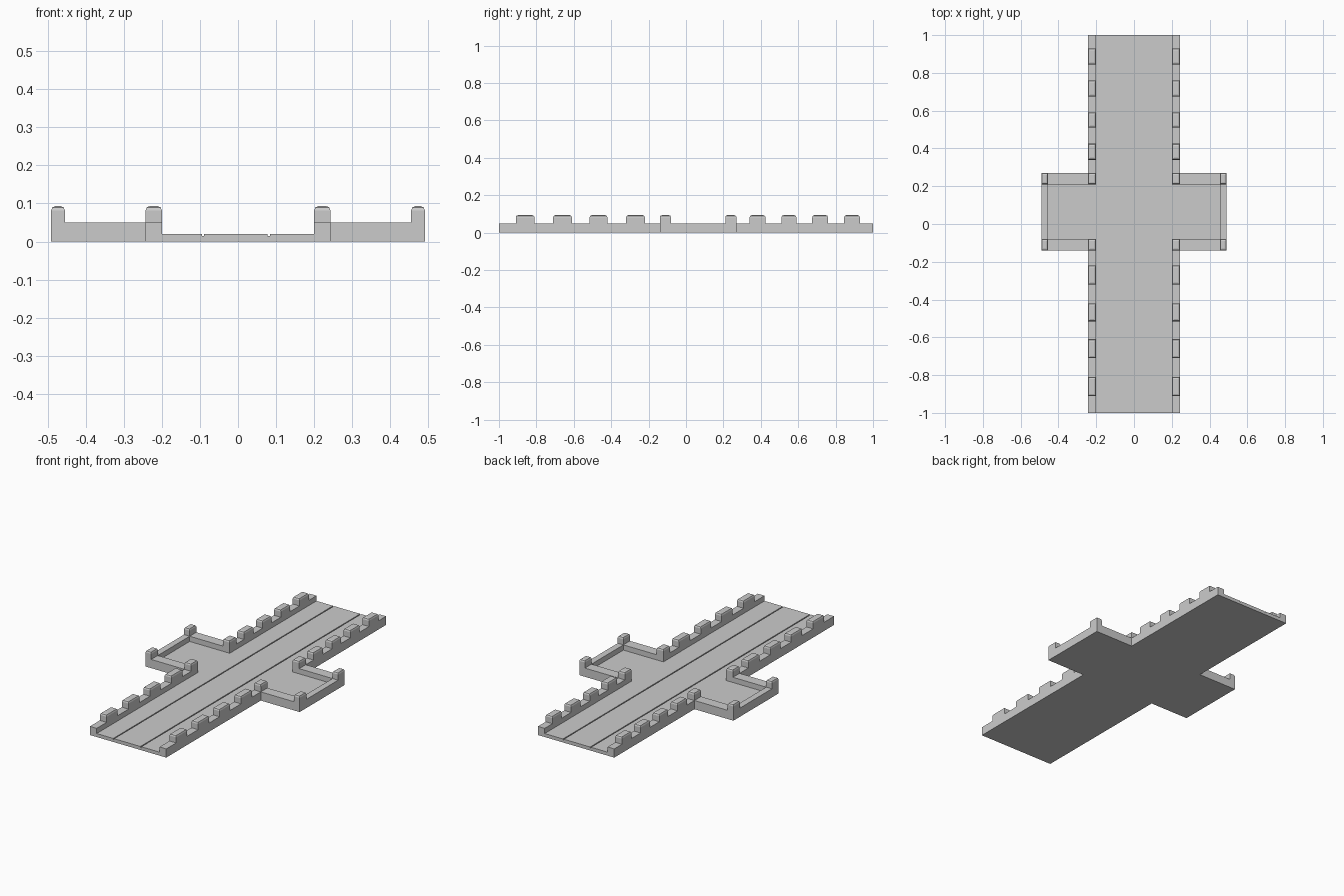
import bpy, bmesh
from mathutils import Vector

if "Cube" in bpy.data.objects:
    bpy.data.objects.remove(bpy.data.objects["Cube"])

X_IN, X_WALL, X_BAY_IN, X_BAY = 0.20, 0.243, 0.455, 0.491
Y0, Y0_IN, Y1_IN, Y1 = -0.14, -0.08, 0.21, 0.27
FLOOR, WALL, TOP = 0.02, 0.05, 0.093


def prism(name, points, offset):
    """Extrude a closed outline by an offset vector."""
    bm = bmesh.new()
    face = bm.faces.new([bm.verts.new(p) for p in points])
    res = bmesh.ops.extrude_face_region(bm, geom=[face])
    verts = [g for g in res["geom"] if isinstance(g, bmesh.types.BMVert)]
    bmesh.ops.translate(bm, verts=verts, vec=Vector(offset))
    bmesh.ops.recalc_face_normals(bm, faces=bm.faces[:])
    return finish(name, bm)


def finish(name, bm):
    mesh = bpy.data.meshes.new(name)
    bm.to_mesh(mesh)
    bm.free()
    obj = bpy.data.objects.new(name, mesh)
    bpy.context.collection.objects.link(obj)
    return obj


def merlon(name, x0, x1, y0, y1):
    """Block on the wall with its top edges rounded off."""
    bm = bmesh.new()
    bmesh.ops.create_cube(bm, size=1)
    for v in bm.verts:
        v.co = ((x0 + x1) / 2 + v.co.x * (x1 - x0),
                (y0 + y1) / 2 + v.co.y * (y1 - y0),
                (WALL + TOP) / 2 + v.co.z * (TOP - WALL))
    top = [e for e in bm.edges if all(v.co.z > TOP - 0.001 for v in e.verts)]
    bmesh.ops.bevel(bm, geom=top, offset=0.011, segments=2, profile=0.5,
                    affect='EDGES')
    return finish(name, bm)


# Road deck: cross-section with two narrow grooves
profile = [(-X_IN, 0), (X_IN, 0), (X_IN, FLOOR)]
for gx in (0.081, -0.092):
    profile += [(gx + 0.003, FLOOR), (gx + 0.003, FLOOR - 0.006),
                (gx - 0.003, FLOOR - 0.006), (gx - 0.003, FLOOR)]
profile.append((-X_IN, FLOOR))
prism("road_deck", [(x, -1, z) for x, z in profile], (0, 2, 0))

# Parapet outline, running out around the side bay
outline = [(X_IN, -1), (X_WALL, -1), (X_WALL, Y0), (X_BAY, Y0), (X_BAY, Y1),
           (X_WALL, Y1), (X_WALL, 1), (X_IN, 1), (X_IN, Y1_IN),
           (X_BAY_IN, Y1_IN), (X_BAY_IN, Y0_IN), (X_IN, Y0_IN)]
bay = [(X_IN, Y0_IN), (X_BAY_IN, Y0_IN), (X_BAY_IN, Y1_IN), (X_IN, Y1_IN)]

merlon_spans = [(-0.91, -0.81), (-0.71, -0.61), (-0.515, -0.42), (-0.32, -0.22),
                (Y0, Y0_IN), (Y1_IN, Y1), (0.34, 0.425), (0.51, 0.59),
                (0.675, 0.76), (0.845, 0.93)]

for side, s in (("right", 1), ("left", -1)):
    prism(f"parapet_{side}", [(s * x, y, 0) for x, y in outline], (0, 0, WALL))
    prism(f"bay_floor_{side}", [(s * x, y, 0) for x, y in bay], (0, 0, FLOOR))
    # Merlons along the road, then posts on the bay corners
    xa, xb = sorted((s * X_IN, s * X_WALL))
    for i, (a, b) in enumerate(merlon_spans):
        merlon(f"merlon_{side}_{i + 1}", xa, xb, a, b)
    xa, xb = sorted((s * X_BAY_IN, s * X_BAY))
    merlon(f"corner_post_{side}_front", xa, xb, Y0, Y0_IN)
    merlon(f"corner_post_{side}_back", xa, xb, Y1_IN, Y1)
